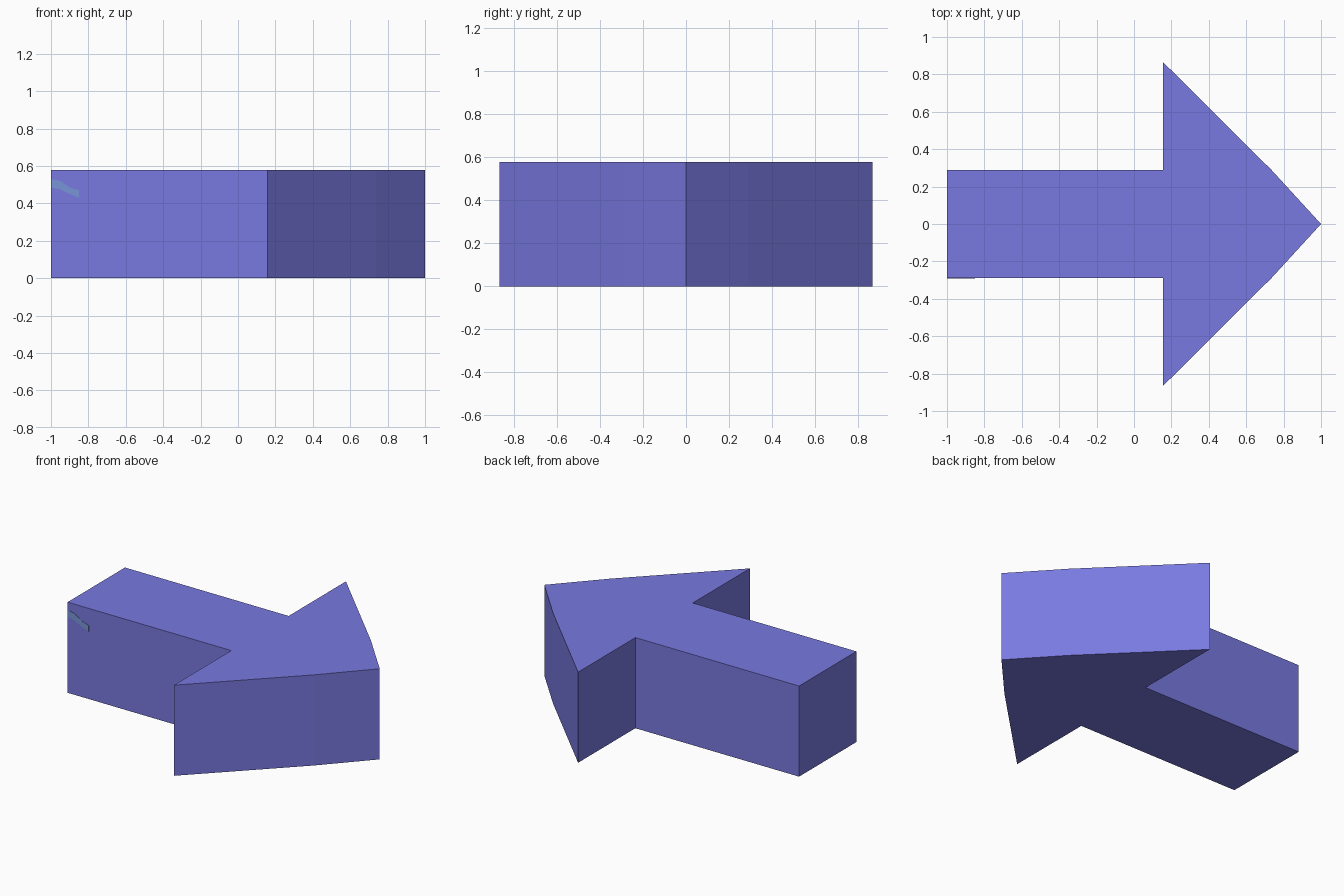
import bpy, bmesh
from mathutils import Vector

if "Cube" in bpy.data.objects:
    bpy.data.objects.remove(bpy.data.objects["Cube"])

H = 0.578


def material(name, rgb):
    m = bpy.data.materials.new(name)
    m.diffuse_color = (*rgb, 1)
    m.use_nodes = True
    m.node_tree.nodes["Principled BSDF"].inputs["Base Color"].default_value = m.diffuse_color
    return m


def prism(name, points, direction, mat):
    """Extrude a flat outline along a direction into a closed solid."""
    bm = bmesh.new()
    face = bm.faces.new([bm.verts.new(p) for p in points])
    ext = bmesh.ops.extrude_face_region(bm, geom=[face], use_keep_orig=True)
    verts = [g for g in ext["geom"] if isinstance(g, bmesh.types.BMVert)]
    bmesh.ops.translate(bm, verts=verts, vec=Vector(direction))
    bmesh.ops.recalc_face_normals(bm, faces=bm.faces)
    me = bpy.data.meshes.new(name)
    bm.to_mesh(me)
    bm.free()
    me.materials.append(mat)
    ob = bpy.data.objects.new(name, me)
    bpy.context.collection.objects.link(ob)
    return ob


violet = material("violet blue", (0.19, 0.19, 0.75))
worn = material("worn light blue", (0.19, 0.30, 0.68))

# Arrow: half outline from tail to tip, mirrored across y = 0
half = [(-1, -0.289), (0.155, -0.289), (0.155, -0.866), (0.735, -0.289)]
outline = half + [(1, 0)] + [(x, -y) for x, y in reversed(half)]
prism("arrow_body", [(x, y, 0) for x, y in outline], (0, 0, H), violet)

# Worn paint mark near the tail on the front side
mark = [(-1, 0.53), (-0.95, 0.52), (-0.90, 0.485), (-0.85, 0.47),
        (-0.85, 0.43), (-0.91, 0.455), (-0.95, 0.475), (-1, 0.485)]
prism("worn_mark", [(x, -0.288, z) for x, z in mark], (0, -0.003, 0), worn)
